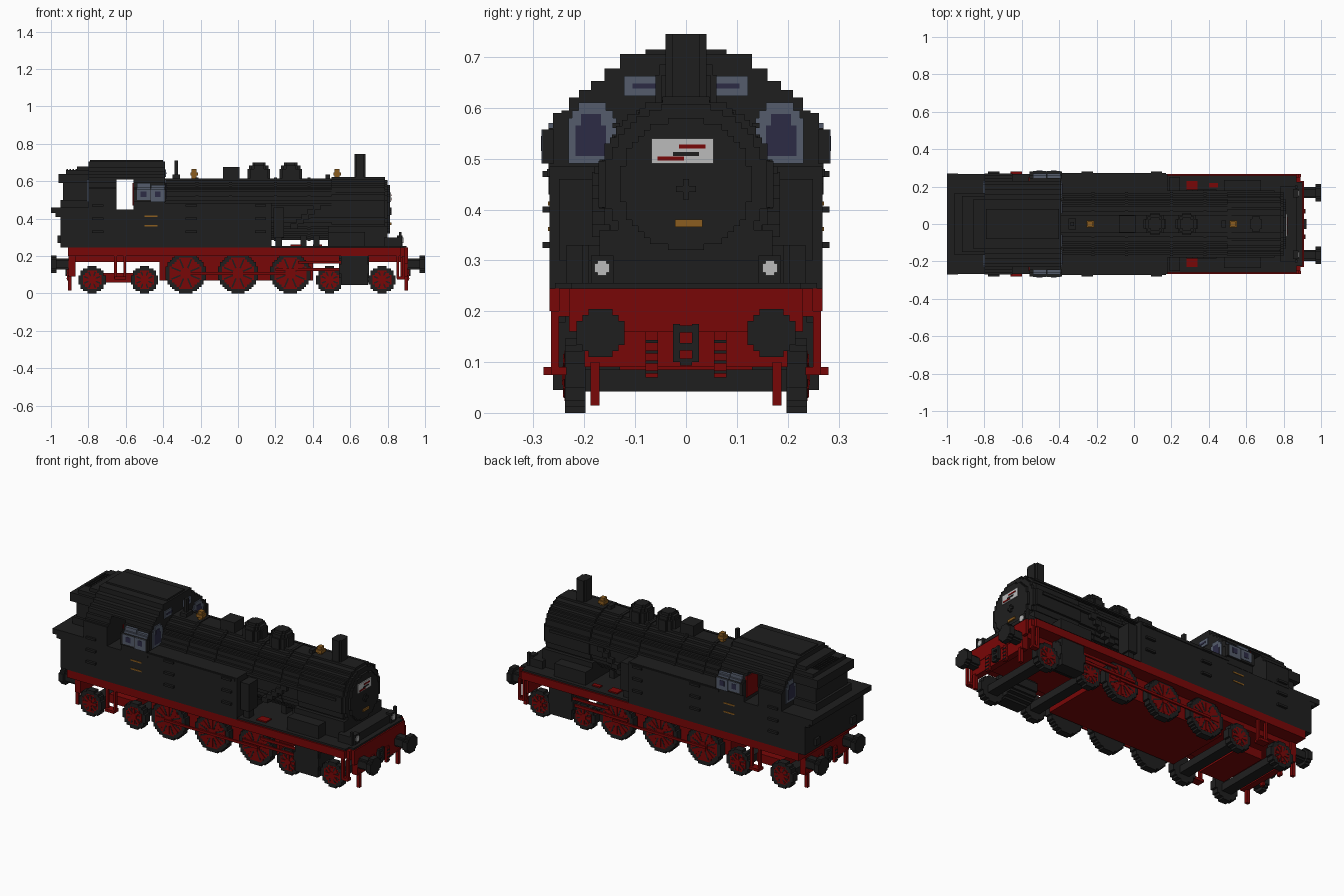
import bpy, bmesh, math
from mathutils import Vector

cube = bpy.data.objects.get("Cube")
if cube:
    bpy.data.objects.remove(cube, do_unlink=True)

STEP = .0118  # height of one block step


def paint(name, r, g, b):
    m = bpy.data.materials.new(name)
    m.use_nodes = True
    m.diffuse_color = (r, g, b, 1)
    m.node_tree.nodes["Principled BSDF"].inputs["Base Color"].default_value = (r, g, b, 1)
    return m


black = paint("soot black", .0135, .0135, .0135)
red = paint("frame red", .19, .002, .002)
slate = paint("slate window frame", .09, .108, .15)
navy = paint("dark window glass", .025, .024, .06)
gold = paint("brass", .26, .11, .014)
pale = paint("pale grey", .5, .5, .5)


def finish(name, bm, mat, loc=(0, 0, 0)):
    bmesh.ops.recalc_face_normals(bm, faces=bm.faces)
    mesh = bpy.data.meshes.new(name)
    bm.to_mesh(mesh)
    bm.free()
    mesh.materials.append(mat)
    ob = bpy.data.objects.new(name, mesh)
    ob.location = loc
    bpy.context.collection.objects.link(ob)
    return ob


def box(name, x, y, z, mat):
    """Box from three (low, high) ranges."""
    bm = bmesh.new()
    bmesh.ops.create_cube(bm, size=1)
    bmesh.ops.scale(bm, verts=bm.verts, vec=[b - a for a, b in (x, y, z)])
    return finish(name, bm, mat, [(a + b) / 2 for a, b in (x, y, z)])


def pair(name, x, y, z, mat):
    """Box repeated on both sides of the centre line."""
    box(name, x, y, z, mat)
    box(name, x, (-y[1], -y[0]), z, mat)


def mid(y, half):
    return (y - half, y + half)


def prism(name, axis, span, base, rows, mat, centre=(0, 0)):
    """Extrude a symmetric stepped outline given as (top, half width) rows."""
    side, low = [], base
    for top, half in rows:
        if side and abs(side[-1][0] - half) < .0001:
            side.pop()
        else:
            side.append((half, low))
        side.append((half, top))
        low = top
    outline = side + [(-a, b) for a, b in reversed(side)]
    bm = bmesh.new()
    verts = []
    for a, b in outline:
        co = [a + centre[0], b + centre[1]]
        co.insert("xyz".index(axis), span[0])
        verts.append(bm.verts.new(co))
    face = bm.faces.new(verts)
    ext = bmesh.ops.extrude_face_region(bm, geom=[face])["geom"]
    move = Vector([span[1] - span[0] if c == axis else 0 for c in "xyz"])
    bmesh.ops.translate(bm, vec=move, verts=[v for v in ext if isinstance(v, bmesh.types.BMVert)])
    return finish(name, bm, mat)


def disc(name, axis, span, radius, mat, centre):
    """Stepped cylinder."""
    n = max(2, round(radius / STEP))
    s = radius / n
    rows = []
    for i in range(-n, n):
        half = math.sqrt(radius ** 2 - ((i + .5) * s) ** 2)
        rows.append(((i + 1) * s, max(1, round(half / s)) * s))
    return prism(name, axis, span, -radius, rows, mat, centre)


# Red deck with a narrowed nose, inner frame, buffer beams
box("running_deck", (-.91, .87), (-.268, .268), (.2, .245), red)
box("deck_nose", (.87, .89), (-.25, .25), (.19, .245), red)
box("deck_tip", (.89, .908), (-.23, .23), (.16, .245), red)
box("inner_beam", (-.88, .88), (-.19, .19), (.168, .2), red)
box("inner_frame", (-.42, .4), (-.19, .19), (.07, .17), red)
box("rear_bogie_frame", (-.72, -.56), (-.15, .15), (.06, .11), red)
for end in (-1, 1):
    ends = lambda a, b: tuple(sorted((end * a, end * b)))
    box("buffer_beam", ends(.87, .905), (-.2, .2), (.09, .2), red)
    pair("guard_iron", ends(.89, .91), (.17, .188), (.015, .1), red)
    pair("brake_hose", ends(.9, .915), (.055, .08), (.07, .16), red)
    for z in (.08, .1, .12, .14):
        pair("hose_ring", ends(.91, .918), (.055, .08), mid(z, .003), black)
    pair("coupling_link", ends(.9, .922), (.012, .026), (.1, .175), black)
    for z in (.1, .13, .165):
        box("coupling_bar", ends(.9, .922), (-.012, .012), mid(z, .007), black)
    for y in (-.168, .168):
        disc("buffer_stem", "x", ends(.9, .975), .03, black, (y, .157))
        disc("buffer_head", "x", ends(.97, 1), .047, black, (y, .157))


# Wheels with broad tyres and spokes
def wheel(x, radius, s):
    y = lambda a, b: tuple(sorted((s * a, s * b)))
    at = (x, radius)
    reach = radius - .023
    disc("tyre", "y", y(.198, .238), radius, black, at)
    disc("wheel_face", "y", y(.23, .239), reach, red, at)
    disc("wheel_hub", "y", y(.23, .244), radius / 4, red, at)
    for k in range(4):
        for name, half, depth, mat in (("spoke", .007, .242, red), ("spoke_gap", .004, .24, black)):
            bar = box(name, mid(x, reach - half), y(.23, depth), mid(radius, half), mat)
            turn = k if mat == red else k + .5
            bar.rotation_euler.y = turn * math.pi / 4


for s in (-1, 1):
    for x in (-.28, 0, .28):
        wheel(x, .108, s)
    for x in (-.78, -.5, .49, .77):
        wheel(x, .073, s)
for x in (-.78, -.5, .49, .77):
    box("axle_bar", mid(x, .03), (-.2, .2), (.042, .085), black)

# Rods, cylinders, steps
pair("coupling_rod", (-.3, .3), (.242, .25), (.1, .114), red)
pair("piston_rod", (.2, .56), (.242, .25), (.12, .135), red)
pair("slide_bar", (.32, .56), (.242, .252), (.16, .175), red)
for s in (-1, 1):
    disc("cylinder", "x", (.54, .7), .072, black, (s * .19, .13))
pair("cylinder_casing", (.55, .695), (.19, .262), (.045, .2), black)
pair("cab_step", mid(-.63, .03), (.235, .28), (.075, .09), red)
pair("front_step", mid(.87, .02), (.235, .266), (.075, .09), red)
for x in (-.655, -.605, .855, .885):
    pair("step_hanger", mid(x, .007), (.25, .266), (.08, .2), red)

# Tanks and lower body
box("side_tanks", (-.56, .18), (-.268, .268), (.245, .485), black)
box("tank_foot", (.18, .87), (-.258, .258), (.245, .255), black)
box("platform_tip", (.87, .9), (-.225, .225), (.245, .255), black)
box("cab_floor", (-.66, -.55), (-.268, .268), (.245, .45), black)
box("bunker", (-.95, -.65), (-.268, .268), (.245, .46), black)
box("bunker_flare", (-.975, -.94), (-.268, .268), (.41, .44), black)
box("bunker_rim", (-1, -.94), (-.27, .27), (.43, .46), black)
pair("tank_band", (-.4, .17), (.265, .273), (.465, .48), black)
for x in (-.75, -.25, .12):
    for z in (.33, .4, .47):
        pair("hand_grip", mid(x, .03), (.265, .282), mid(z, .006), black)

# Coal box flaring outward behind the cab
box("coal_box", (-.935, -.79), (-.145, .145), (.46, .6), black)
box("coal_box_foot", (-.95, -.79), (-.16, .16), (.46, .5), black)
box("coal_flare", (-.96, -.79), (-.165, .165), (.59, .64), black)
box("coal_top", (-.92, -.79), (-.15, .15), (.63, .66), black)
box("coal_heap", (-.86, -.79), (-.13, .13), (.65, .68), black)
for k in range(5):
    box("coal_slat", mid(-.85 - k * .016, .004), (-.09, .09), (.65, .666), black)

# Cab, hollow across the doorway
roof = [(.62, .23), (.635, .21), (.653, .187), (.677, .16), (.706, .13)]
wall = [(.56, .27), (.57, .26), (.595, .245)]
prism("cab_front", "x", (-.56, -.39), .45, wall + roof, black)
prism("cab_rear", "x", (-.8, -.65), .45, wall + roof, black)
prism("cab_roof", "x", (-.66, -.55), .61, roof, black)
prism("roof_ridge", "x", (-.79, -.4), .7, [(.715, .08)], black)
pair("window_surround", (-.56, -.385), (.26, .282), (.49, .557), black)
pair("cab_inner_panel", (-.565, -.558), (.15, .25), (.47, .59), red)

# Cab windows
for x, low, high in ((-.505, .5, .59), (-.43, .49, .58)):
    pair("side_window_frame", mid(x, .036), (.279, .284), (low, .557), slate)
    pair("side_window_sill", mid(x, .036), (.255, .2705), (.557, .57), slate)
    pair("side_window_top", mid(x, .036), (.24, .2605), (.57, high), slate)
    pair("side_window_glass", mid(x, .015), (.283, .2855), (.515, .545), navy)
pair("window_top_cover", (-.392, -.388), (.24, .2615), (.555, .59), black)
for x in (-.39, -.8):
    out = .006 if x > -.5 else -.006
    span = lambda d: tuple(sorted((x, x + d)))
    for s in (-1, 1):
        prism("end_window_frame", "x", span(out), .49,
              [(.58, .047), (.595, .04), (.61, .027)], slate, (s * .184, 0))
        prism("end_window_glass", "x", span(out * 1.3), .505,
              [(.565, .03), (.588, .02)], navy, (s * .187, 0))
    pair("upper_window", span(out), (.055, .122), (.623, .663), slate)
    pair("upper_window_glass", span(out * 1.3), (.055, .105), (.638, .648), navy)

# Boiler, bands, smokebox
AXIS = (0, .45)
disc("boiler", "x", (-.4, .52), .165, black, AXIS)
disc("smokebox", "x", (.5, .785), .172, black, AXIS)
disc("smokebox_rim", "x", (.78, .8), .158, black, AXIS)
disc("smokebox_door", "x", (.79, .813), .13, black, AXIS)
for x in (-.22, -.04, .2, .38):
    disc("boiler_band", "x", mid(x, .008), .17, black, AXIS)
box("door_handle", (.81, .822), (-.02, .02), mid(.44, .006), black)
box("door_handle", (.81, .822), mid(0, .006), (.42, .46), black)
box("saddle", (.48, .8), (-.17, .17), (.25, .36), black)
pair("valve_chest", (.48, .68), (.15, .235), (.25, .33), black)
box("front_apron", (.78, .87), (-.2, .2), (.25, .3), black)
for x in (.35, .42):
    box("support_post", mid(x, .015), (-.08, .08), (.25, .31), black)
pair("deck_hatch", (.28, .34), (.18, .23), (.25, .262), red)
box("deck_valve", (.4, .45), (.195, .22), (.25, .262), red)

# Pumps and pipework beside the boiler
pair("air_pump", (.19, .245), (.17, .25), (.3, .46), black)
pair("air_pump_foot", (.2, .235), (.19, .235), (.25, .3), black)
pair("boiler_pipe", (.18, .75), (.165, .18), (.47, .485), black)
for k in range(5):
    pair("stair_pipe", mid(.3 + k * .03, .02), (.15, .185), mid(.36 + k * .025, .014), black)
pair("handrail", (-.38, .78), (.13, .145), (.56, .57), black)

# Boiler top fittings
box("chimney", (.622, .682), (-.028, .028), (.6, .745), black)
box("chimney_wide", (.63, .674), (-.04, .04), (.6, .745), black)
for x in (.112, .282):
    for half, top in ((.06, .665), (.052, .685), (.035, .7)):
        disc("dome", "z", (.59, top), half, black, (x, 0))
box("sand_box", (-.08, .008), (-.045, .045), (.6, .675), black)
box("whistle", mid(-.33, .009), (-.012, .012), (.6, .712), black)
box("whistle_base", mid(-.33, .02), (-.03, .03), (.6, .635), black)
box("small_valve", mid(.48, .012), (-.02, .02), (.6, .635), black)
for x in (-.235, .53):
    box("brass_bell", mid(x, .013), (-.014, .014), (.61, .665), gold)
    box("brass_collar", mid(x, .02), (-.02, .02), (.63, .648), gold)

# Front plates, lamps and posts
box("number_board", (.8, .818), (-.068, .054), (.49, .54), pale)
for y, z, mat in ((.012, .524, red), (0, .509, black), (-.03, .5, red)):
    box("number_stripe", (.817, .82), mid(y, .026), mid(z, .004), mat)
box("brass_plate", (.8, .82), (-.022, .032), (.366, .38), gold)
for y in (-.165, .165):
    box("lamp_body", (.85, .88), mid(y, .022), (.25, .31), black)
    box("lamp_glass", (.88, .884), mid(y, .015), mid(.285, .009), pale)
    box("lamp_glass", (.88, .884), mid(y, .009), mid(.285, .015), pale)
    box("rail_post", mid(.868, .007), mid(y * 1.2, .007), (.245, .33), black)
    box("rear_lamp", (-.965, -.945), mid(y, .02), (.27, .31), black)

# Brass strips on the tank sides
for z in (.362, .412):
    pair("brass_strip", (-.5, -.43), (.267, .271), mid(z, .004), gold)
